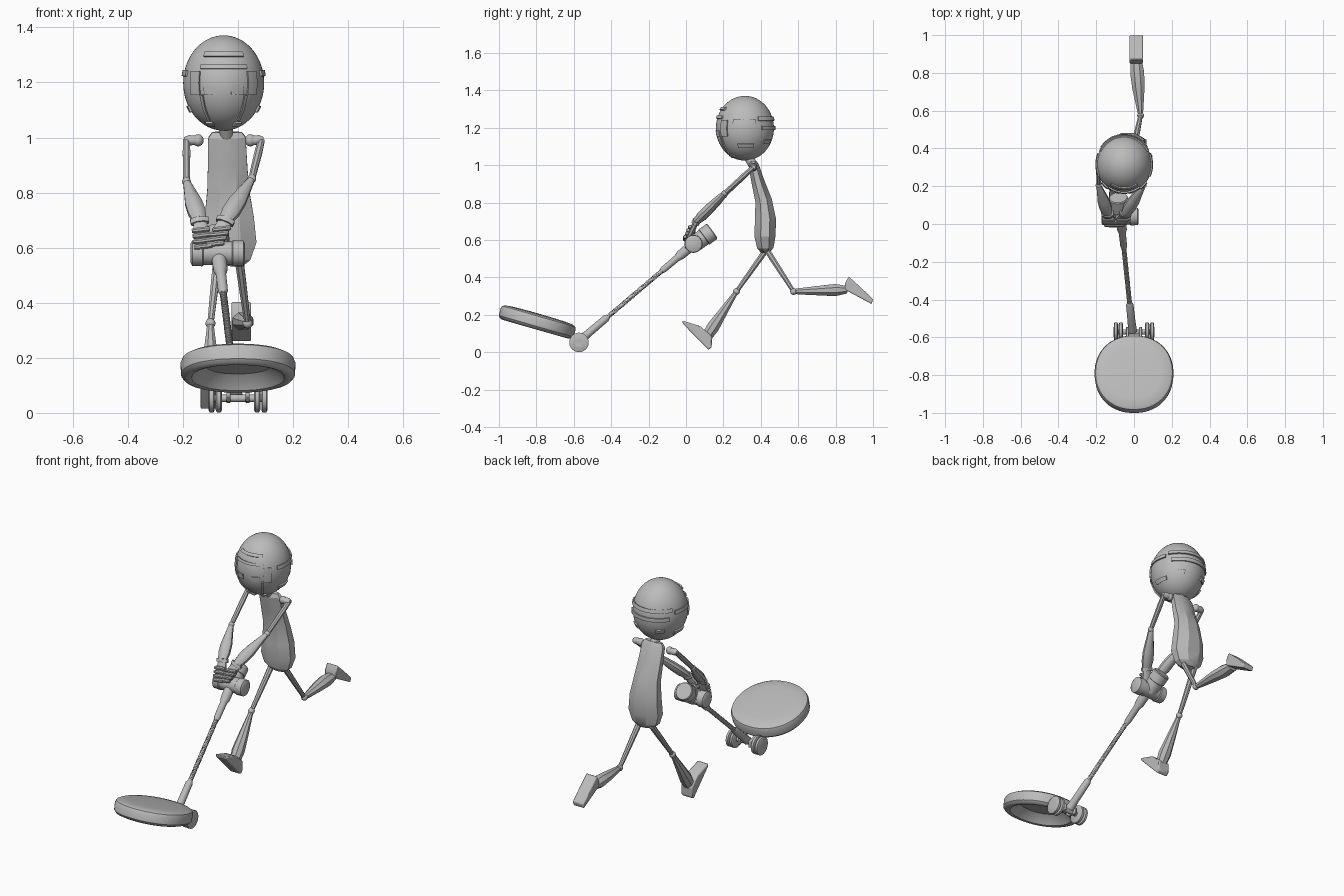
import bpy, bmesh, math
from mathutils import Vector, Matrix

if "Cube" in bpy.data.objects:
    bpy.data.objects.remove(bpy.data.objects["Cube"])

GREY = bpy.data.materials.new("grey")
GREY.diffuse_color = (0.5, 0.5, 0.5, 1)
GREY.use_nodes = True
GREY.node_tree.nodes["Principled BSDF"].inputs["Base Color"].default_value = GREY.diffuse_color


def finish(bm, name, bevel=0.0, angle=35):
    bmesh.ops.recalc_face_normals(bm, faces=bm.faces)
    me = bpy.data.meshes.new(name)
    bm.to_mesh(me)
    bm.free()
    ob = bpy.data.objects.new(name, me)
    bpy.context.collection.objects.link(ob)
    me.materials.append(GREY)
    if bevel:
        m = ob.modifiers.new("bevel", 'BEVEL')
        m.width, m.segments, m.limit_method = bevel, 2, 'ANGLE'
    bpy.ops.object.select_all(action='DESELECT')
    ob.select_set(True)
    bpy.context.view_layer.objects.active = ob
    bpy.ops.object.shade_smooth_by_angle(angle=math.radians(angle))
    return ob


def skin(bm, rings):
    """Bridge closed rings of points and cap both ends."""
    vs = [[bm.verts.new(p) for p in r] for r in rings]
    n = len(vs[0])
    for a, b in zip(vs, vs[1:]):
        for i in range(n):
            bm.faces.new((a[i], a[(i + 1) % n], b[(i + 1) % n], b[i]))
    bm.faces.new(vs[0])
    bm.faces.new(vs[-1])


def tube(name, pts, radii, sides=16, ref=(1, 0, 0), power=2, angle=35):
    """Loft a round or squarish section; a radius is a number or (along ref, across)."""
    bm = bmesh.new()
    pts = [Vector(p) for p in pts]
    rings = []
    for i, p in enumerate(pts):
        t = (pts[min(i + 1, len(pts) - 1)] - pts[max(i - 1, 0)]).normalized()
        u = Vector(ref)
        u = (u - t * u.dot(t)).normalized()
        v = t.cross(u)
        ra, rb = radii[i] if isinstance(radii[i], tuple) else (radii[i],) * 2
        ring = []
        for k in range(sides):
            a = 2 * math.pi * (k + 0.5) / sides
            c, s = math.cos(a), math.sin(a)
            f = (abs(c) ** power + abs(s) ** power) ** (-1 / power)
            ring.append(p + u * c * f * ra + v * s * f * rb)
        rings.append(ring)
    skin(bm, rings)
    return finish(bm, name, angle=angle)


def limb(name, a, b, prof, **kw):
    """Straight tube from a to b; prof lists (fraction, radius)."""
    a, b = Vector(a), Vector(b)
    return tube(name, [a.lerp(b, f) for f, r in prof], [r for f, r in prof], **kw)


def ball(name, c, r):
    bm = bmesh.new()
    bmesh.ops.create_uvsphere(bm, u_segments=48, v_segments=32, radius=1)
    bm.transform(Matrix.Translation(c) @ Matrix.Diagonal((*r, 1)))
    return finish(bm, name)


def prism(name, outline, x, w, bevel):
    """Side outline in (y, z) extruded across x."""
    bm = bmesh.new()
    skin(bm, [[(x + s * w / 2, y, z) for y, z in outline] for s in (-1, 1)])
    return finish(bm, name, bevel)


# Head
HC, HR = Vector((-0.052, 0.315, 1.198)), Vector((0.147, 0.155, 0.173))
ball("head", HC, HR)


def plate(name, lon0, lon1, lat0, lat1, h=1.05):
    """Raised plate on the head, in degrees; longitude 0 faces front."""
    bm = bmesh.new()
    n = max(2, int(abs(lon1 - lon0) / 5))
    rings = []
    for i in range(n + 1):
        lo = math.radians(lon0 + (lon1 - lon0) * i / n)
        ring = []
        for la, k in ((lat0, .97), (lat0, h), ((lat0 + lat1) / 2, h), (lat1, h), (lat1, .97)):
            la = math.radians(la)
            d = (math.cos(la) * math.sin(lo), -math.cos(la) * math.cos(lo), math.sin(la))
            ring.append([HC[j] + HR[j] * d[j] * k for j in range(3)])
        rings.append(ring)
    skin(bm, rings)
    finish(bm, name)


# Plates crossing the middle of the head
plate("forehead_plate", -35, 35, 33, 39)
plate("brow_plate", -36, 36, 17, 22)
plate("back_band_upper", 118, 242, 13, 20)
plate("back_band_lower", 125, 235, -3, 4)
# Plates repeated on both sides
for s, side in ((-1, "left"), (1, "right")):
    for nm, a, b, c, d in (("eye", 11, 29, -14, -4), ("temple", 36, 53, -14, 14),
                           ("cheek", 31, 36, -50, -14), ("chin", 28, 48, -62, -54),
                           ("side_band", 66, 112, 8, 15), ("jaw_plate", 74, 110, -36, -28),
                           ("rear_jaw_plate", 135, 155, -28, -20)):
        plate(f"{side}_{nm}", s * a, s * b, c, d, 1.03 if nm == "eye" else 1.05)

# Torso and neck
tube("neck", [(-0.045, .33, 1.05), (-0.04, .365, .99)], [.025, .025])
tube("torso",
     [(-.04, .36, 1.02), (-.04, .362, 1.0), (-.038, .385, .91), (-.036, .415, .81),
      (-.032, .425, .71), (-.03, .422, .62), (-.033, .424, .56), (-.035, .426, .535)],
     [(.055, .018), (.07, .028), (.073, .036), (.078, .046), (.092, .058), (.1, .058),
      (.08, .045), (.05, .025)], sides=8, power=2.8, angle=25)

# Arms: shoulder, elbow, wrist, hand tip
ARMS = {"left": [(-.187, .36, .99), (-.187, .205, .84), (-.14, .055, .70), (-.125, .01, .60)],
        "right": [(.085, .36, .99), (.05, .205, .85), (-.045, .055, .70), (-.085, .01, .61)]}
for side, (sh, el, wr, tip) in ARMS.items():
    inner = (-.145 if side == "left" else .045, .36, .99)
    ball(f"{side}_shoulder_joint", inner, (.02, .02, .022))
    limb(f"{side}_shoulder", inner, sh, [(0, .017), (.8, .019), (1.2, .012)], ref=(0, 1, 0))
    limb(f"{side}_upper_arm", sh, el, [(0, .013), (.3, .015), (.9, .013), (1, .011)], sides=8)
    ball(f"{side}_elbow", el, (.016, .016, .016))
    limb(f"{side}_forearm", el, wr,
         [(0, .013), (.2, .02), (.55, (.033, .026)), (.8, (.034, .027)), (1, (.026, .02))], sides=10)
    limb(f"{side}_cuff", wr, tip, [(-.05, (.034, .022)), (.12, (.034, .022))], sides=8, power=3)
    limb(f"{side}_palm", wr, tip, [(.1, (.024, .014)), (.5, (.03, .016)), (.9, (.026, .013))],
         sides=8, power=4)
    # Fingers wrapped across the grip
    w, t = Vector(wr), Vector(tip)
    for i in range(4):
        p = w.lerp(t, .35 + .2 * i) + Vector((0, -.018, 0))
        limb(f"{side}_finger_{i}", p - Vector((.033, 0, .004)), p + Vector((.033, 0, .004)),
             [(0, .008), (.1, .01), (.9, .01), (1, .008)], sides=8, ref=(0, 1, 0))
    thumb = w.lerp(t, .3)
    s = 1 if side == "left" else -1
    limb(f"{side}_thumb", thumb, thumb + Vector((s * .055, 0, -.055)), [(0, .011), (1, .008)],
         sides=8, ref=(0, 1, 0))

# Legs
limb("front_thigh", (-.075, .43, .55), (-.1, .27, .325), [(0, .017), (.5, .015), (1, .012)], sides=8)
limb("front_shin", (-.1, .27, .325), (-.1, .115, .09),
     [(0, .013), (.1, .015), (.5, (.028, .027)), (.8, (.036, .036)), (1, (.03, .032))], sides=8, angle=25)
limb("back_thigh", (.005, .43, .55), (.035, .575, .325), [(0, .017), (.5, .015), (1, .012)], sides=8)
limb("back_shin", (.035, .575, .325), (.012, .86, .335),
     [(0, .013), (.1, .018), (.5, (.035, .028)), (.78, (.04, .035)), (1, (.034, .022))], sides=8, angle=25)
for nm, p in (("front_hip", (-.075, .43, .55)), ("back_hip", (.005, .43, .55)),
              ("front_knee", (-.1, .27, .325)), ("back_knee", (.035, .575, .325))):
    ball(nm, p, (.018, .018, .018))
prism("front_foot", [(-.02, .17), (.075, .14), (.14, .085), (.137, .027), (.12, .013), (-.017, .153)],
      -.1, .072, .006)
prism("back_foot", [(.87, .405), (.85, .37), (.85, .335), (.993, .258), (1.0, .285), (.92, .36)],
      .012, .072, .006)

# Motor: crosswise grip cylinder and a barrel behind it
limb("motor", (-.172, .04, .58), (.025, .04, .58),
     [(0, .036), (.03, .046), (.22, .048), (.24, .043), (.76, .043), (.78, .048), (.97, .046), (1, .036)],
     sides=32, ref=(0, 1, 0))
limb("barrel", (-.075, .04, .575), (-.083, .14, .648),
     [(0, .044), (.55, .046), (.57, .05), (.96, .05), (1, .046)], sides=24)

# Pole with a ribbed middle
TOP, END = Vector((-.07, .03, .57)), Vector((-.008, -.565, .065))
limb("upper_sleeve", TOP, END, [(0, .028), (.1, .026), (.13, .019), (.25, .018), (.27, .013)])
ribs = []
for i in range(40):
    f = .26 + .5 * i / 40
    ribs += [(f, .013), (f + .006, .013), (f + .0065, .0105), (f + .012, .0105)]
limb("ribbed_pole", TOP, END, ribs, sides=12)
limb("lower_sleeve", TOP, END, [(.75, .013), (.77, .02), (.92, .021), (1, .024)])

# Wheels and axle
limb("axle", (-.1, -.572, .053), (.1, -.572, .053), [(0, .014), (1, .014)], ref=(0, 1, 0))
for s, side in ((-1, "left"), (1, "right")):
    for k, x in enumerate((.07, .096)):
        limb(f"{side}_wheel_{k}", (s * (x - .011), -.572, .053), (s * (x + .011), -.572, .053),
             [(0, .044), (.2, .052), (.8, .052), (1, .042), (1.01, .025), (.9, .022), (.9, .008)],
             sides=32, ref=(0, 1, 0))
    prism(f"{side}_bracket", [(-.62, .06), (-.62, .09), (-.545, .075), (-.545, .035), (-.6, .04)],
          s * .035, .015, .004)

# Tilted hollow disc, slightly squarish in plan
c, tilt = Vector((0, -.795, .163)), math.radians(-16)
axis = Vector((0, -math.sin(tilt), math.cos(tilt)))
prof = [(.02, .03), (.025, .15), (.038, .163), (.038, .172), (.032, .185), (0, .185)]
prof = [(.012, .12), (-.012, .15), (-.037, .168), (-.041, .182), (-.036, .197), (-.024, .207),
        (.015, .209), (.03, .203), (.038, .188), (.042, .14), (.044, .06)]
bm = bmesh.new()
u, v = Vector((1, 0, 0)), axis.cross(Vector((1, 0, 0)))
rings = []
for h, r in prof:
    ring = []
    for i in range(64):
        a = 2 * math.pi * i / 64
        f = (abs(math.cos(a)) ** 2.15 + abs(math.sin(a)) ** 2.15) ** (-1 / 2.15)
        ring.append(c + axis * h + (u * math.cos(a) + v * math.sin(a)) * r * f)
    rings.append(ring)
skin(bm, rings)
finish(bm, "disc")
